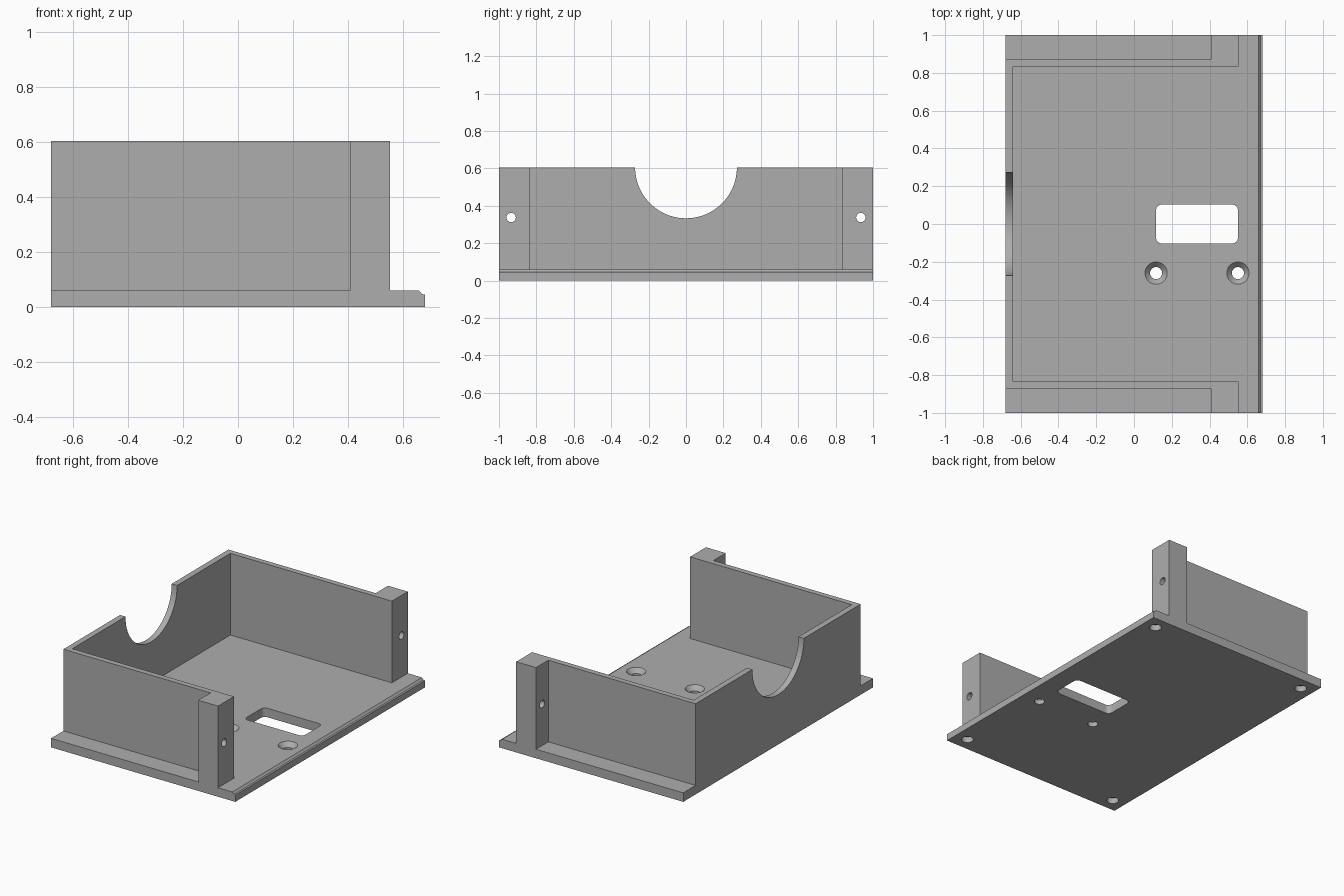
import bpy, bmesh, math
from mathutils import Matrix, Vector

cube = bpy.data.objects.get("Cube")
if cube:
    bpy.data.objects.remove(cube, do_unlink=True)

grey = bpy.data.materials.new("plain grey")
grey.use_nodes = True
colour = (0.42, 0.42, 0.42, 1)
grey.diffuse_color = colour
grey.node_tree.nodes["Principled BSDF"].inputs["Base Color"].default_value = colour

# Overall sizes
HX, HY, BASE, TOP = 0.68, 1.0, 0.06, 0.605
WALL_OUT, WALL_IN, BACK_IN = 0.87, 0.833, -0.64
POST_BACK, POST_FRONT = 0.407, 0.553


def finish(name, bm):
    bmesh.ops.recalc_face_normals(bm, faces=bm.faces)
    mesh = bpy.data.meshes.new(name)
    bm.to_mesh(mesh)
    bm.free()
    ob = bpy.data.objects.new(name, mesh)
    ob.data.materials.append(grey)
    bpy.context.collection.objects.link(ob)
    return ob


def prism(name, outline, start, end, axis="z"):
    """Extrude an outline in (x, y) along z, or in (x, z) along y."""
    place = (lambda a, b, d: (a, b, d)) if axis == "z" else (lambda a, b, d: (a, d, b))
    bm = bmesh.new()
    face = bm.faces.new([bm.verts.new(place(a, b, start)) for a, b in outline])
    result = bmesh.ops.extrude_face_region(bm, geom=[face])
    moved = [v for v in result["geom"] if isinstance(v, bmesh.types.BMVert)]
    bmesh.ops.translate(bm, verts=moved, vec=Vector(place(0, 0, end - start)))
    return finish(name, bm)


def drill(name, centre, r_low, r_high, depth, along_x=False, sides=40):
    """Round cutter, upright or lying along x."""
    bm = bmesh.new()
    turn = Matrix.Rotation(math.pi / 2, 4, "Y") if along_x else Matrix()
    bmesh.ops.create_cone(bm, cap_ends=True, segments=sides, radius1=r_low,
                          radius2=r_high, depth=depth,
                          matrix=Matrix.Translation(centre) @ turn)
    return finish(name, bm)


def cut(target, cutter):
    cutter.hide_render = True
    mod = target.modifiers.new("cut", "BOOLEAN")
    mod.operation, mod.solver, mod.object = "DIFFERENCE", "EXACT", cutter
    bpy.context.view_layer.objects.active = target
    bpy.ops.object.modifier_apply(modifier=mod.name)
    bpy.data.objects.remove(cutter, do_unlink=True)


# Base plate with a small lip along its open edge
base = prism("base_plate", [(-HX, 0), (HX, 0), (HX, 0.045), (0.67, 0.047),
                            (0.658, BASE), (-HX, BASE)], -HY, HY, "y")

# Rounded window in the base
x0, x1, half, r = 0.117, 0.55, 0.103, 0.03
window = []
for i, (cx, cy) in enumerate([(x1 - r, half - r), (x0 + r, half - r),
                              (x0 + r, r - half), (x1 - r, r - half)]):
    for k in range(7):
        a = math.radians(90 * i + 15 * k)
        window.append((cx + r * math.cos(a), cy + r * math.sin(a)))
cut(base, prism("window_cutter", window, -0.1, 0.2))

# Countersunk screw holes
for x in (0.117, 0.55):
    cut(base, drill("screw_cutter", (x, -0.26, 0.03), 0.032, 0.032, 0.2))
    cut(base, drill("sink_cutter", (x, -0.26, 0.046), 0.032, 0.06, 0.03))

# Blind sockets underneath, near each corner
for x in (-0.59, 0.59):
    for y in (-0.91, 0.91):
        cut(base, drill("socket_cutter", (x, y, 0), 0.037, 0.037, 0.08))

# Three-sided wall ending in two posts
side = [(-HX, WALL_OUT), (POST_BACK, WALL_OUT), (POST_BACK, HY), (POST_FRONT, HY),
        (POST_FRONT, WALL_IN), (BACK_IN, WALL_IN)]
walls = prism("wall_and_posts", side + [(x, -y) for x, y in reversed(side)], BASE, TOP)

# Half-round notch in the back wall
cut(walls, drill("notch_cutter", (-0.66, 0, TOP), 0.272, 0.272, 0.2, True, 96))

# Holes through the posts
for y in (-0.935, 0.935):
    cut(walls, drill("post_cutter", (0.48, y, 0.337), 0.025, 0.025, 0.4, True))

# Smooth round surfaces, sharp corners
for ob in (base, walls):
    bpy.ops.object.select_all(action="DESELECT")
    ob.select_set(True)
    bpy.context.view_layer.objects.active = ob
    bpy.ops.object.shade_smooth_by_angle(angle=math.radians(25))
